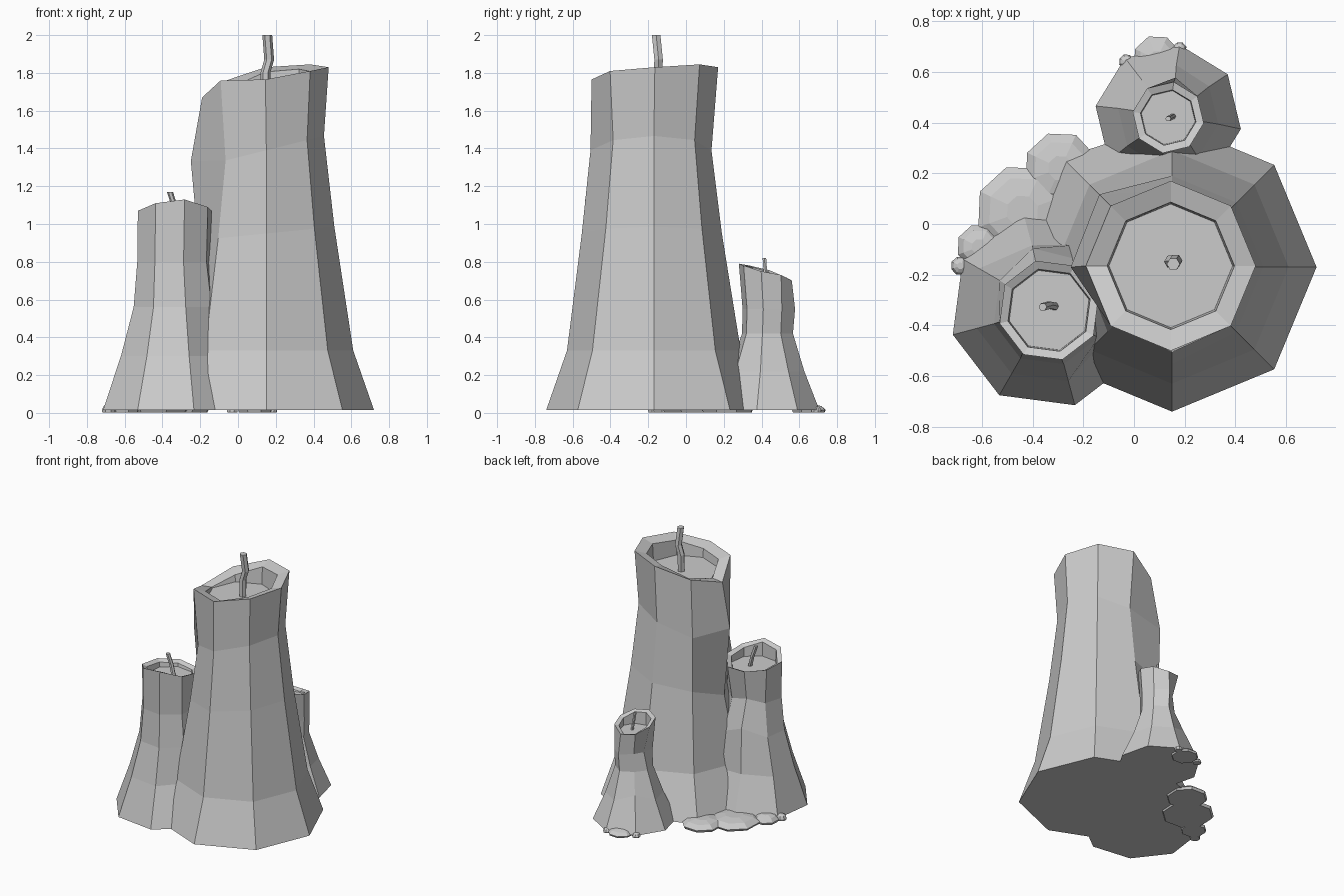
import bpy
import bmesh
from math import cos, sin, radians
from mathutils import Vector


def loft(name, rings):
    """Skin a list of equal-length point rings and cap both ends."""
    bm = bmesh.new()
    loops = [[bm.verts.new(p) for p in ring] for ring in rings]
    n = len(rings[0])
    for a, b in zip(loops, loops[1:]):
        for i in range(n):
            j = (i + 1) % n
            bm.faces.new((a[i], a[j], b[j], b[i]))
    bm.faces.new(loops[0][::-1])
    bm.faces.new(loops[-1])
    bmesh.ops.recalc_face_normals(bm, faces=bm.faces)
    mesh = bpy.data.meshes.new(name)
    bm.to_mesh(mesh)
    bm.free()
    obj = bpy.data.objects.new(name, mesh)
    bpy.context.collection.objects.link(obj)
    return obj


def ring(cx, cy, z, r, n=8, turn=0, tilt=0):
    pts = []
    for i in range(n):
        a = radians(turn) + i * radians(360 / n)
        pts.append(Vector((cx + r * cos(a), cy + r * sin(a), z + tilt * r * cos(a))))
    return pts


def candle(name, profile, rim_z, floor_z, turn, lip, drop, bumps):
    """Profile rows are (z, cx, cy, r, tilt); the last row is the uneven rim."""
    rings = [ring(cx, cy, z, r, 8, turn, t) for z, cx, cy, r, t in profile]
    for (k, i), (scale, dz) in bumps.items():
        c = Vector(profile[k][1:3])
        p = rings[k][i]
        p.xy = c + (p.xy - c) * scale
        p.z += dz
    for p, z in zip(rings[-1], rim_z):
        p.z = z
    # hollow top: sloping inner lip, then the pool of wax
    c = Vector(profile[-1][1:3])
    inner = [Vector((*(c + (p.xy - c) * lip), max(p.z - drop, floor_z + 0.004)))
             for p in rings[-1]]
    floor = [Vector((*(c + (p.xy - c) * 0.97), floor_z)) for p in inner]
    return loft(name, rings + [inner, floor])


def wick(name, path, r):
    return loft(name, [ring(x, y, z, r, 6) for x, y, z in path])


# Tall candle, swollen on its left side
candle("tall_candle",
       [(0.015, 0.15, -0.17, 0.57, 0), (0.33, 0.15, -0.17, 0.46, 0),
        (0.95, 0.15, -0.17, 0.36, 0.1), (1.39, 0.15, -0.17, 0.305, 0.25),
        (1.8, 0.145, -0.165, 0.335, 0)],
       [1.83, 1.845, 1.83, 1.75, 1.67, 1.76, 1.765, 1.81], 1.675, 0, 0.75, 0.025,
       {(0, 3): (1.07, 0), (3, 3): (1.33, 0), (3, 4): (1.31, 0.02), (2, 3): (1.1, 0),
        (2, 4): (0.98, -0.1), (3, 6): (1.1, 0), (2, 6): (1.06, 0)})
wick("tall_wick", [(0.145, -0.15, 1.67), (0.145, -0.148, 1.8),
                   (0.165, -0.145, 1.87), (0.155, -0.158, 2.0)], 0.026)

# Middle candle
candle("middle_candle",
       [(0.015, -0.335, -0.335, 0.393, 0), (0.3, -0.335, -0.335, 0.295, 0),
        (0.56, -0.335, -0.335, 0.225, 0), (0.8, -0.34, -0.335, 0.2, 0),
        (1.1, -0.335, -0.34, 0.202, 0)],
       [1.07, 1.04, 1.05, 1.06, 1.07, 1.11, 1.13, 1.09], 1.01, 15, 0.83, 0.015,
       {(3, 1): (0.85, 0), (3, 2): (0.8, 0.03), (3, 3): (0.88, 0),
        (2, 2): (1.1, 0.08), (1, 2): (0.88, 0), (1, 3): (1.08, 0), (1, 7): (0.85, 0)})
wick("middle_wick", [(-0.31, -0.325, 1.0), (-0.335, -0.32, 1.09),
                     (-0.36, -0.327, 1.17)], 0.016)

# Small candle
candle("small_candle",
       [(0.015, 0.135, 0.42, 0.29, 0), (0.22, 0.135, 0.425, 0.2, 0),
        (0.42, 0.14, 0.425, 0.13, 0), (0.55, 0.14, 0.43, 0.132, 0),
        (0.75, 0.135, 0.42, 0.142, 0)],
       [0.75, 0.73, 0.70, 0.715, 0.755, 0.78, 0.79, 0.78], 0.685, -9, 0.78, 0.01,
       {(3, 2): (1.13, 0), (3, 3): (0.75, 0), (3, 4): (0.75, 0), (2, 3): (0.9, 0),
        (2, 2): (1.1, 0), (1, 2): (1.02, 0), (1, 3): (0.88, 0.05)})
wick("small_wick", [(0.155, 0.425, 0.68), (0.145, 0.42, 0.75),
                    (0.135, 0.415, 0.82)], 0.011)

# Spilled wax puddles: x, y, radius, height
puddles = [(-0.44, 0.05, 0.185, 0.06), (-0.29, 0.22, 0.145, 0.06),
           (-0.61, -0.09, 0.09, 0.055), (-0.685, -0.165, 0.038, 0.045),
           (0.09, 0.65, 0.095, 0.045), (0.18, 0.69, 0.028, 0.035),
           (-0.03, 0.64, 0.03, 0.035)]
for k, (x, y, r, h) in enumerate(puddles):
    loft(f"wax_puddle_{k + 1}",
         [ring(x, y, 0.003, r * 0.94, 8, 20), ring(x, y, h * 0.35, r, 8, 20),
          ring(x, y, h * 0.8, r * 0.75, 8, 20), ring(x, y, h, r * 0.35, 8, 20)])
